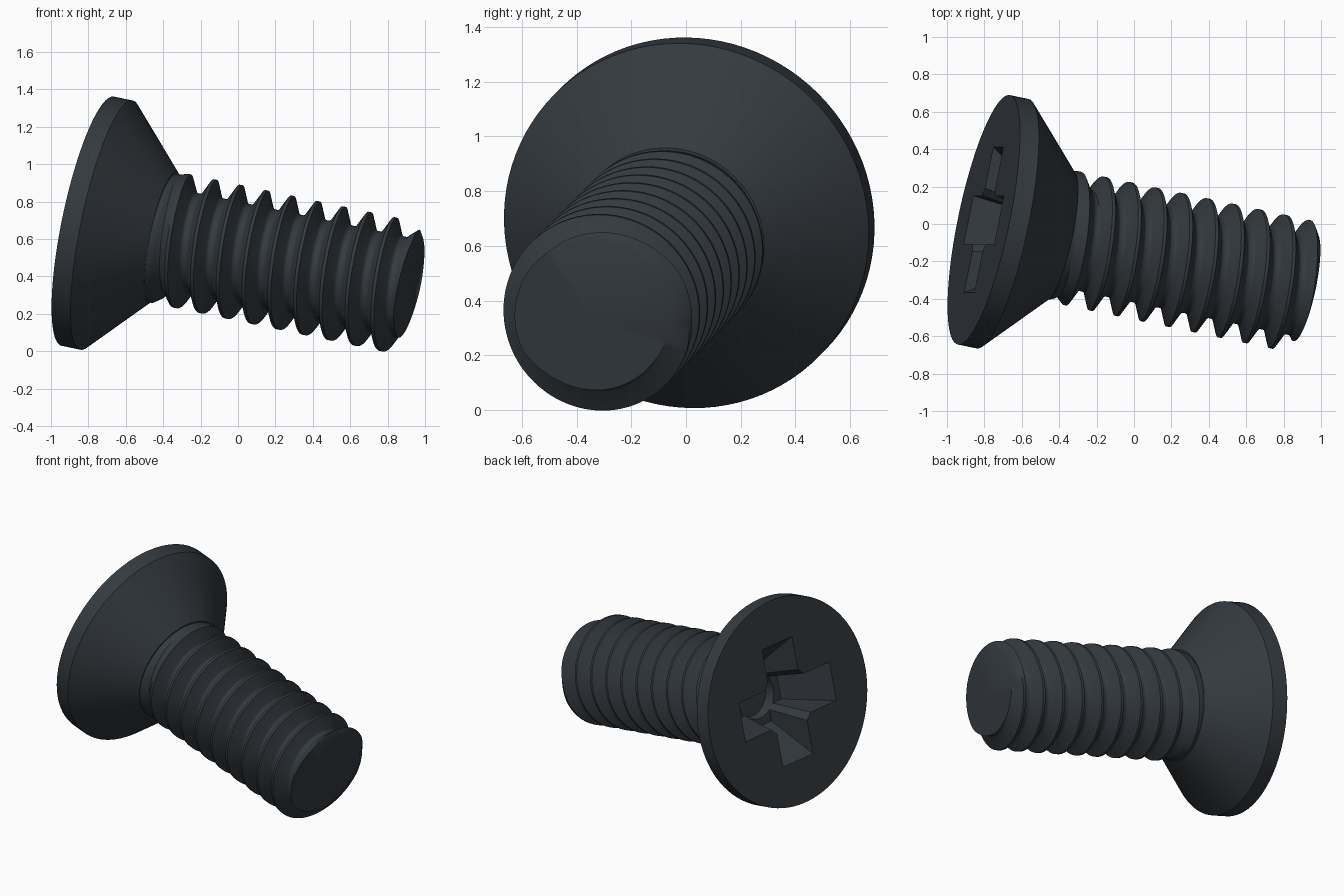
import bpy, bmesh, math
from mathutils import Matrix, Vector

cube = bpy.data.objects.get("Cube")
if cube:
    bpy.data.objects.remove(cube, do_unlink=True)

# Material
steel = bpy.data.materials.new("dark_steel")
steel.use_nodes = True
COLOUR = (0.034, 0.042, 0.050, 1)
steel.diffuse_color = COLOUR
steel.node_tree.nodes["Principled BSDF"].inputs["Base Color"].default_value = COLOUR

# Screw frame: local z runs from the head face to the tip
axis = Vector((1, -0.21, -0.21)).normalized()
side = (Vector((0, 1, 0)) - axis * axis.y).normalized()
up = axis.cross(side)
FRAME = Matrix.Translation((-0.803, 0.0225, 0.695)) @ Matrix((side, up, axis)).transposed().to_4x4()

PITCH, MAJOR, MINOR = 0.1437, 0.358, 0.268
START, END = 0.38, 1.79
CREST = 1.03          # depth of one crest at angle zero
SEGS = 96


def make_object(name, bm):
    bmesh.ops.recalc_face_normals(bm, faces=bm.faces)
    mesh = bpy.data.meshes.new(name)
    bm.to_mesh(mesh)
    bm.free()
    mesh.transform(FRAME)
    mesh.materials.append(steel)
    obj = bpy.data.objects.new(name, mesh)
    bpy.context.collection.objects.link(obj)
    return obj


def activate(obj):
    bpy.ops.object.select_all(action='DESELECT')
    obj.select_set(True)
    bpy.context.view_layer.objects.active = obj


def lofted(name, sections):
    """Closed solid through a list of equal-length rings of points."""
    bm = bmesh.new()
    rings = [[bm.verts.new(p) for p in ring] for ring in sections]
    for a, b in zip(rings, rings[1:]):
        for i in range(len(a)):
            j = (i + 1) % len(a)
            bm.faces.new((a[i], a[j], b[j], b[i]))
    bm.faces.new(rings[0])
    bm.faces.new(rings[-1])
    return make_object(name, bm)


def ring(radius, z, n):
    return [(radius * math.cos(math.tau * (i + 0.5) / n),
             radius * math.sin(math.tau * (i + 0.5) / n), z) for i in range(n)]


def rectangle(a, b, z):
    return [(-a, -b, z), (a, -b, z), (a, b, z), (-a, b, z)]


# Countersunk head
head = lofted("countersunk_head", [ring(r, z, SEGS) for r, z in
                                   ((0.681, 0), (0.681, 0.105), (0.355, 0.42))])

# Cross recess: two tapered slots and a tapered centre
cutters = [
    lofted("slot_cutter_a", [rectangle(0.43, 0.138, -0.05), rectangle(0.2, 0.09, 0.3)]),
    lofted("slot_cutter_b", [rectangle(0.138, 0.43, -0.05), rectangle(0.09, 0.2, 0.3)]),
    lofted("centre_cutter", [ring(0.23, -0.05, 16), ring(0.14, 0.36, 16)]),
]
activate(head)
for cutter in cutters:
    cutter.hide_render = True
    mod = head.modifiers.new("recess", 'BOOLEAN')
    mod.operation = 'DIFFERENCE'
    mod.solver = 'EXACT'
    mod.object = cutter
    bpy.ops.object.modifier_apply(modifier=mod.name)
    bpy.data.objects.remove(cutter, do_unlink=True)

# Thread profile: distance from the crest in pitches, and height
PROFILE = [(0.06, 1), (0.34, 0.12), (0.385, 0.03), (0.44, 0), (0.5, 0)]


def thread_height(phase):
    d = abs((phase + 0.5) % 1 - 0.5)
    if d <= PROFILE[0][0]:
        return 1
    for (d0, h0), (d1, h1) in zip(PROFILE, PROFILE[1:]):
        if d <= d1:
            return h0 + (h1 - h0) * (d - d0) / (d1 - d0)
    return 0


def shank_point(z, turn):
    z = min(max(z, START), END)
    fade = min(max((z - 0.43) / 0.13, 0), 1)
    fade = fade * fade * (3 - 2 * fade)
    root = 0.345 + (MINOR - 0.345) * fade
    r = root + (MAJOR - root) * thread_height((z - CREST) / PITCH - turn)
    r = min(r, 0.295 + (END - z) * 1.6)      # chamfered tip
    ang = math.tau * turn
    return (r * math.cos(ang), r * math.sin(ang), z)


# Threaded shank: rows follow the helix so the crests stay crisp
offsets = sorted([-d for d, h in PROFILE[:-1]] + [d for d, h in PROFILE])
rows = [CREST + PITCH * (k + o) for k in range(-7, 8) for o in offsets]
bm = bmesh.new()
grid = [[bm.verts.new(shank_point(z + PITCH * j / SEGS, j / SEGS))
         for j in range(SEGS + 1)] for z in rows]
for a, b in zip(grid, grid[1:]):
    for j in range(SEGS):
        corners = (a[j], a[j + 1], b[j + 1], b[j])
        if max(v.co.z for v in corners) - min(v.co.z for v in corners) > 1e-6:
            bm.faces.new(corners)
bmesh.ops.delete(bm, geom=[v for v in bm.verts if not v.link_faces], context='VERTS')
bmesh.ops.remove_doubles(bm, verts=bm.verts, dist=1e-4)

# Flat tip
tip = [e for e in bm.edges if e.is_boundary and all(v.co.z > END - 1e-4 for v in e.verts)]
centre = bm.verts.new((0, 0, END))
for e in tip:
    bm.faces.new((e.verts[0], e.verts[1], centre))
shank = make_object("threaded_shank", bm)

# Smooth shading with crisp edges
for obj in (head, shank):
    activate(obj)
    bpy.ops.object.shade_smooth_by_angle(angle=math.radians(35))
